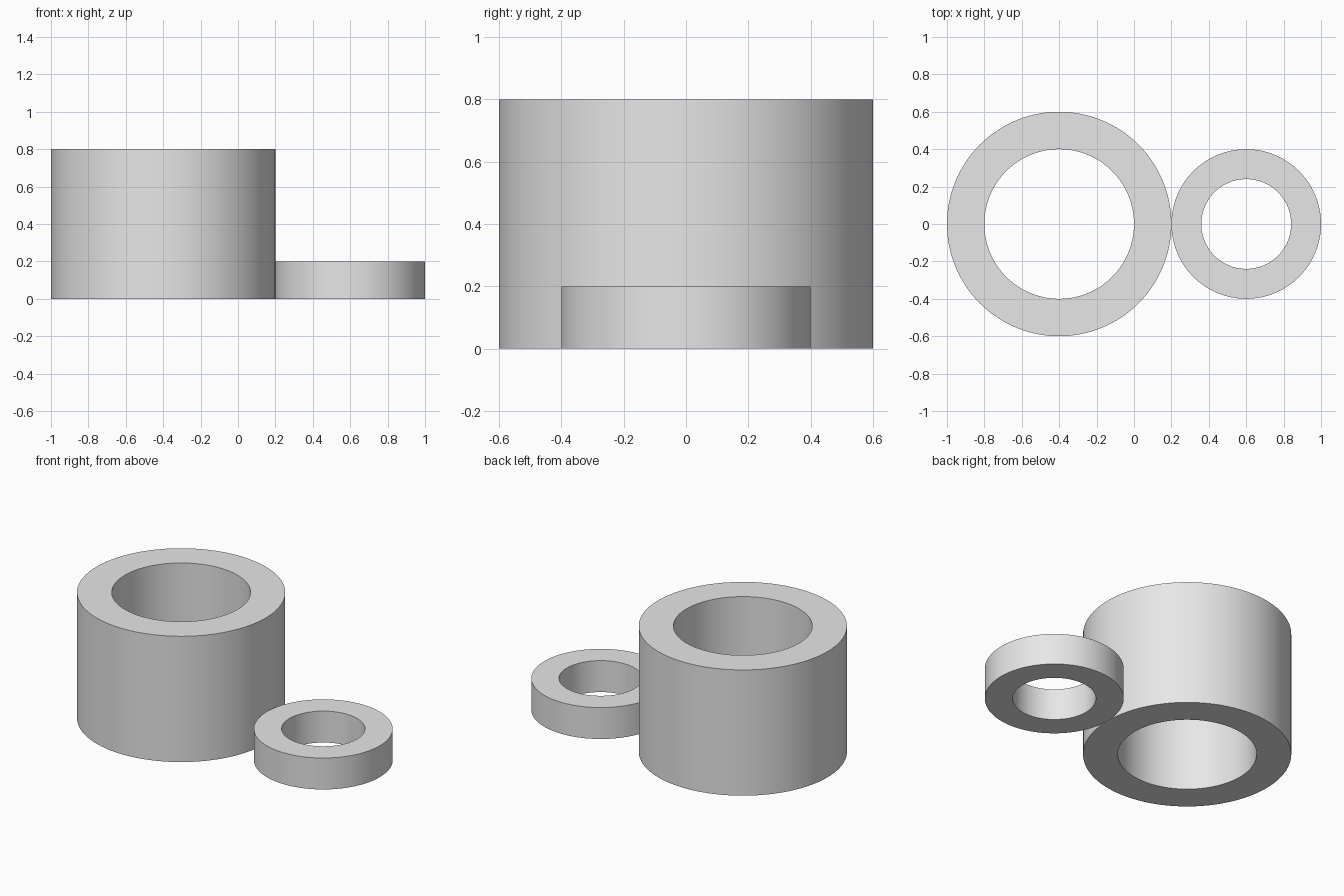
import bpy
import math

# Remove the default cube
cube = bpy.data.objects.get("Cube")
if cube:
    bpy.data.objects.remove(cube, do_unlink=True)

# Single plain material
GREY = (0.8, 0.8, 0.8, 1.0)
grey = bpy.data.materials.new("light_grey")
grey.use_nodes = True
grey.diffuse_color = GREY
grey.node_tree.nodes["Principled BSDF"].inputs["Base Color"].default_value = GREY

SEGMENTS = 128


def ring(name, x, outer, inner, height):
    """Hollow cylinder standing on the floor: a rectangular section swept round."""
    section = [(outer, 0), (outer, height), (inner, height), (inner, 0)]
    corners = len(section)
    verts, faces = [], []
    for s in range(SEGMENTS):
        a = math.tau * s / SEGMENTS
        verts += [(r * math.cos(a), r * math.sin(a), z) for r, z in section]
        here, there = s * corners, (s + 1) % SEGMENTS * corners
        for c in range(corners):
            d = (c + 1) % corners
            faces.append((here + c, there + c, there + d, here + d))
    mesh = bpy.data.meshes.new(name)
    mesh.from_pydata(verts, [], faces)
    mesh.materials.append(grey)
    obj = bpy.data.objects.new(name, mesh)
    obj.location.x = x
    bpy.context.collection.objects.link(obj)

    # Smooth round walls, crisp rims
    bpy.ops.object.select_all(action='DESELECT')
    obj.select_set(True)
    bpy.context.view_layer.objects.active = obj
    bpy.ops.object.shade_smooth_by_angle(angle=math.radians(30))
    return obj


# Tall sleeve and the low washer touching its side
ring("tall_sleeve", -0.4, 0.6, 0.4, 0.8)
ring("low_washer", 0.6, 0.4, 0.24, 0.2)
